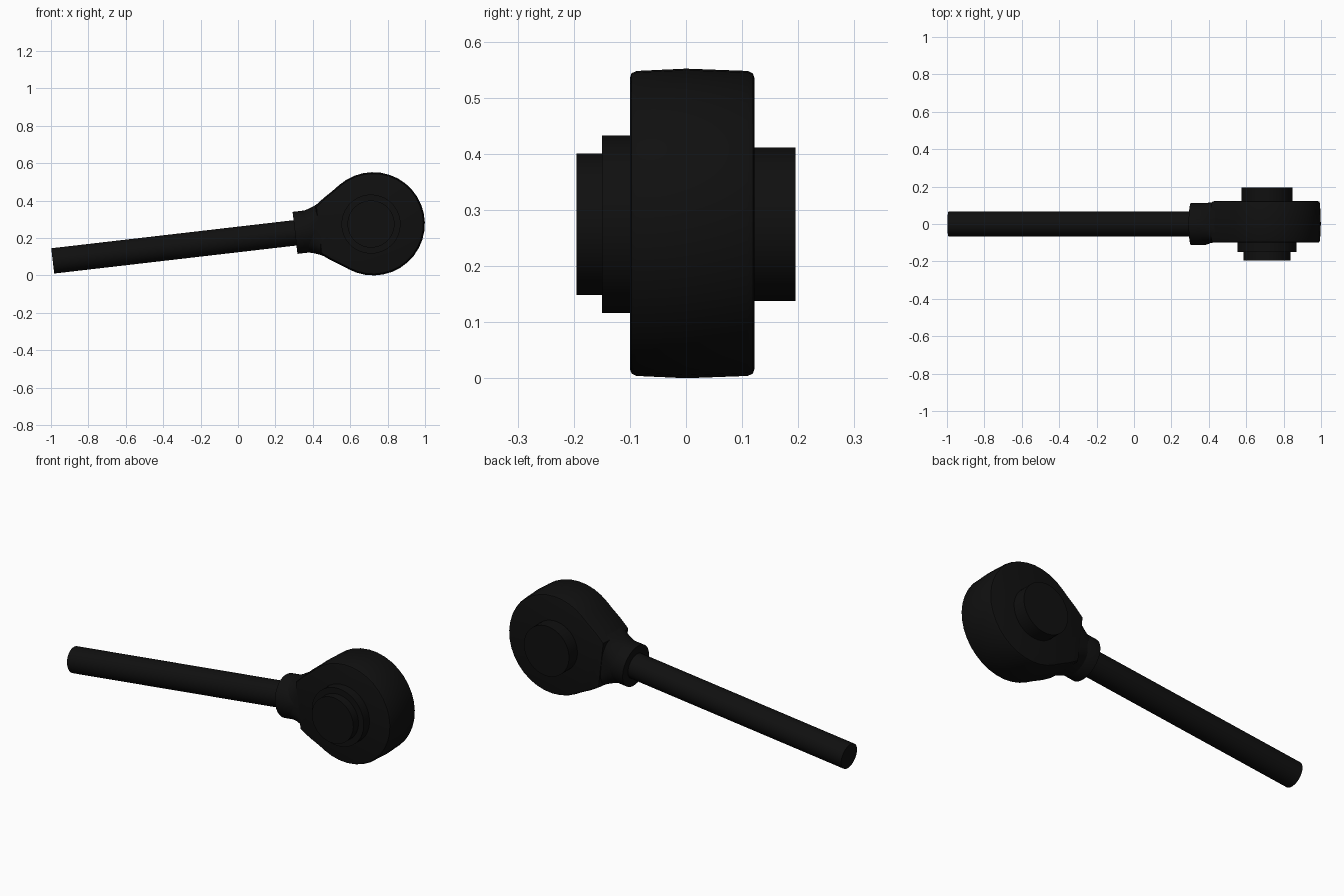
import bpy, bmesh, math
from mathutils import Matrix, Vector

if "Cube" in bpy.data.objects:
    bpy.data.objects.remove(bpy.data.objects["Cube"])

black = bpy.data.materials.new("black_metal")
black.use_nodes = True
COLOUR = (0.005, 0.005, 0.005, 1)
black.diffuse_color = COLOUR
black.node_tree.nodes["Principled BSDF"].inputs["Base Color"].default_value = COLOUR

# Local frame: origin at the head centre, x along the tilted handle, y across the head
TILT = Matrix.Translation((0.723, 0, 0.276)) @ Matrix.Rotation(math.radians(-6.6), 4, 'Y')
R = 0.276
SEG = 40


def loft(name, rings):
    """Skin a list of equal-length rings and cap both ends."""
    bm = bmesh.new()
    loops = [[bm.verts.new(TILT @ Vector(p)) for p in ring] for ring in rings]
    n = len(loops[0])
    for a, b in zip(loops, loops[1:]):
        for i in range(n):
            j = (i + 1) % n
            bm.faces.new((a[i], a[j], b[j], b[i]))
    bm.faces.new(loops[0])
    bm.faces.new(loops[-1])
    bmesh.ops.recalc_face_normals(bm, faces=bm.faces)
    mesh = bpy.data.meshes.new(name)
    bm.to_mesh(mesh)
    bm.free()
    mesh.materials.append(black)
    obj = bpy.data.objects.new(name, mesh)
    bpy.context.collection.objects.link(obj)
    bpy.ops.object.select_all(action='DESELECT')
    obj.select_set(True)
    bpy.context.view_layer.objects.active = obj
    bpy.ops.object.shade_smooth_by_angle(angle=math.radians(35))
    return obj


def section(u, half_z, half_y, power=2.0, y0=0.0):
    """Superellipse ring across the handle axis; power 2 is round, higher is boxier."""
    ring = []
    for i in range(SEG):
        t = math.tau * i / SEG
        c, s = math.cos(t), math.sin(t)
        ring.append((u, y0 + math.copysign(abs(c) ** (2 / power), c) * half_y,
                     math.copysign(abs(s) ** (2 / power), s) * half_z))
    return ring


def disc(x, y, r):
    return [(x + r * math.cos(math.tau * i / SEG), y, r * math.sin(math.tau * i / SEG))
            for i in range(SEG)]


# Handle and collar
loft("handle_rod", [section(u, 0.068, 0.068) for u in (-1.725, -0.40)])
loft("collar", [section(-0.421, 0.113, 0.113), section(-0.345, 0.113, 0.113),
                section(-0.31, 0.10, 0.10)])

# Neck blending from the round collar to the flat head
loft("neck", [section(-0.36, 0.113, 0.111), section(-0.335, 0.119, 0.109, 2.4, 0.004),
              section(-0.305, 0.130, 0.108, 3.2, 0.008), section(-0.27, 0.148, 0.108, 5, 0.011),
              section(-0.22, 0.165, 0.108, 8, 0.011)])

# Teardrop head: round arc flowing into the neck, crowned rim with softened edges
flank = [(-0.19, 0.204), (-0.25, 0.166), (-0.30, 0.128)]
arc = [(R * math.cos(t), R * math.sin(t))
       for t in (math.radians(a) for a in range(-125, 126, 10))]
outline = [(x, -z) for x, z in reversed(flank)] + arc + flank
rim = [(-0.100, 0.94), (-0.097, 0.97), (-0.088, 0.985), (0, 1),
       (0.110, 0.985), (0.119, 0.97), (0.122, 0.94)]
loft("head", [[(x * k, y, z * k) for x, z in outline] for y, k in rim])

# Stepped front boss and plain back boss
for name, r, y1, y2 in (("front_boss", 0.158, -0.150, -0.05),
                        ("front_cap", 0.126, -0.195, -0.10),
                        ("back_boss", 0.137, 0.05, 0.195)):
    loft(name, [disc(-0.012, y1, r), disc(-0.012, y2, r)])
